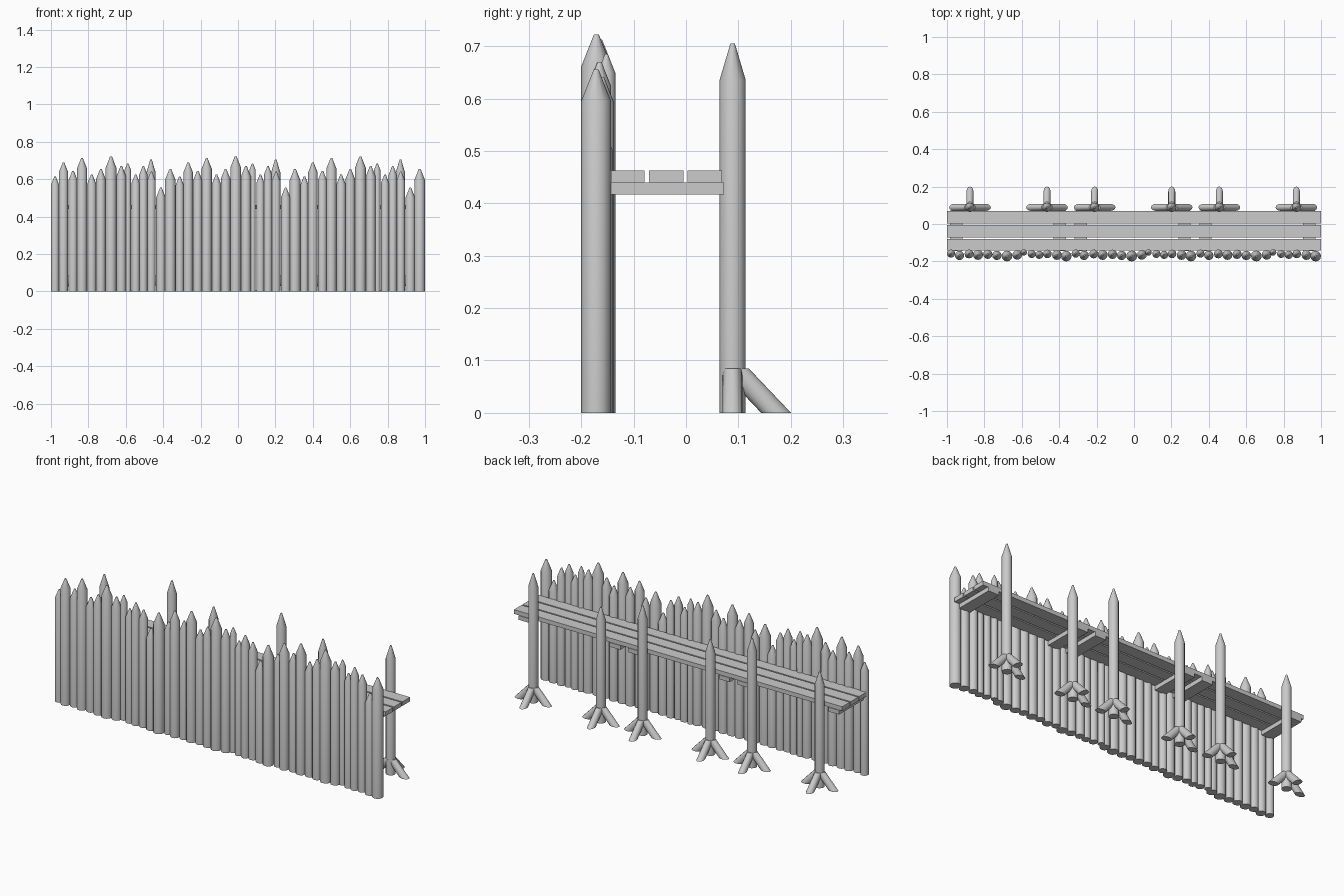
import bpy, bmesh, math
from mathutils import Matrix, Vector

if "Cube" in bpy.data.objects:
    bpy.data.objects.remove(bpy.data.objects["Cube"])

SEG = 2 / 3      # the fence repeats three times along x
SIDES = 12


def finish(name, bm, smooth=True):
    bmesh.ops.recalc_face_normals(bm, faces=bm.faces)
    me = bpy.data.meshes.new(name)
    bm.to_mesh(me)
    bm.free()
    ob = bpy.data.objects.new(name, me)
    bpy.context.collection.objects.link(ob)
    if smooth:
        bpy.ops.object.select_all(action='DESELECT')
        bpy.context.view_layer.objects.active = ob
        ob.select_set(True)
        bpy.ops.object.shade_smooth_by_angle(angle=math.radians(35))
    return ob


def cone(bm, x, y, z0, z1, r0, r1):
    m = Matrix.Translation((x, y, (z0 + z1) / 2))
    return bmesh.ops.create_cone(bm, cap_ends=True, segments=SIDES, radius1=r0,
                                 radius2=r1, depth=z1 - z0, matrix=m)['verts']


def pointed_log(bm, x, y, r, top, tip):
    # shaft extruded into a slightly blunt point
    verts = cone(bm, x, y, 0, top - tip, r, r)
    cap = max({f for v in verts for f in v.link_faces},
              key=lambda f: f.calc_center_median().z)
    upper = bmesh.ops.extrude_face_region(bm, geom=[cap])['geom']
    bmesh.ops.delete(bm, geom=[cap], context='FACES_ONLY')
    for v in upper:
        if isinstance(v, bmesh.types.BMVert):
            v.co = Vector((x + (v.co.x - x) * 0.17, y + (v.co.y - y) * 0.17, top))


def box(bm, x0, x1, y0, y1, z0, z1):
    m = (Matrix.Translation(((x0 + x1) / 2, (y0 + y1) / 2, (z0 + z1) / 2))
         @ Matrix.Diagonal((x1 - x0, y1 - y0, z1 - z0, 1)))
    bmesh.ops.create_cube(bm, size=1, matrix=m)


# one section of stakes: x, radius, height, y
STAKES = [
    (-0.978, .022, .615, -.158), (-0.933, .025, .69, -.168),
    (-0.882, .024, .645, -.160), (-0.834, .027, .713, -.165),
    (-0.782, .025, .625, -.162), (-0.733, .025, .655, -.168),
    (-0.679, .029, .722, -.171), (-0.624, .026, .67, -.165),
    (-0.589, .017, .685, -.152), (-0.547, .022, .625, -.160),
    (-0.506, .022, .67, -.165), (-0.463, .023, .64, -.160),
    (-0.412, .026, .555, -.166), (-0.362, .0285, .655, -.1715),
]

for i in range(3):
    dx = i * SEG
    # palisade stakes
    bm = bmesh.new()
    for x, r, h, y in STAKES:
        pointed_log(bm, x + dx, y, r, h, r * 2.1)
    finish(f"palisade_stakes_{i + 1}", bm)

    # rear posts with three splayed braces each
    for j, (px, top) in enumerate([(-0.877, .63), (-0.465, .705)]):
        x, y = px + dx, 0.089
        bm = bmesh.new()
        pointed_log(bm, x, y, .025, top, .07)
        finish(f"rear_post_{i * 2 + j + 1}", bm)
        bm = bmesh.new()
        for ang in (0, 90, 180):
            vs = cone(bm, 0, 0, 0, .085, .019, .019)
            for v in vs:
                v.co.x = v.co.x * 1.5 + .083 - v.co.z * .95
            bmesh.ops.rotate(bm, verts=vs, matrix=Matrix.Rotation(math.radians(ang), 3, 'Z'))
            bmesh.ops.translate(bm, verts=vs, vec=(x, y, 0))
        finish(f"post_braces_{i * 2 + j + 1}", bm)

    # joists under the walkway
    bm = bmesh.new()
    for c in (-0.951, -0.397):
        box(bm, c + dx - .033, c + dx + .033, -.145, .073, .417, .44)
    finish(f"joists_{i + 1}", bm, False)

# walkway planks
bm = bmesh.new()
for y0, y1 in ((-.143, -.079), (-.071, -.005), (.003, .069)):
    box(bm, -1, 1, y0, y1, .44, .463)
finish("walkway_planks", bm, False)
